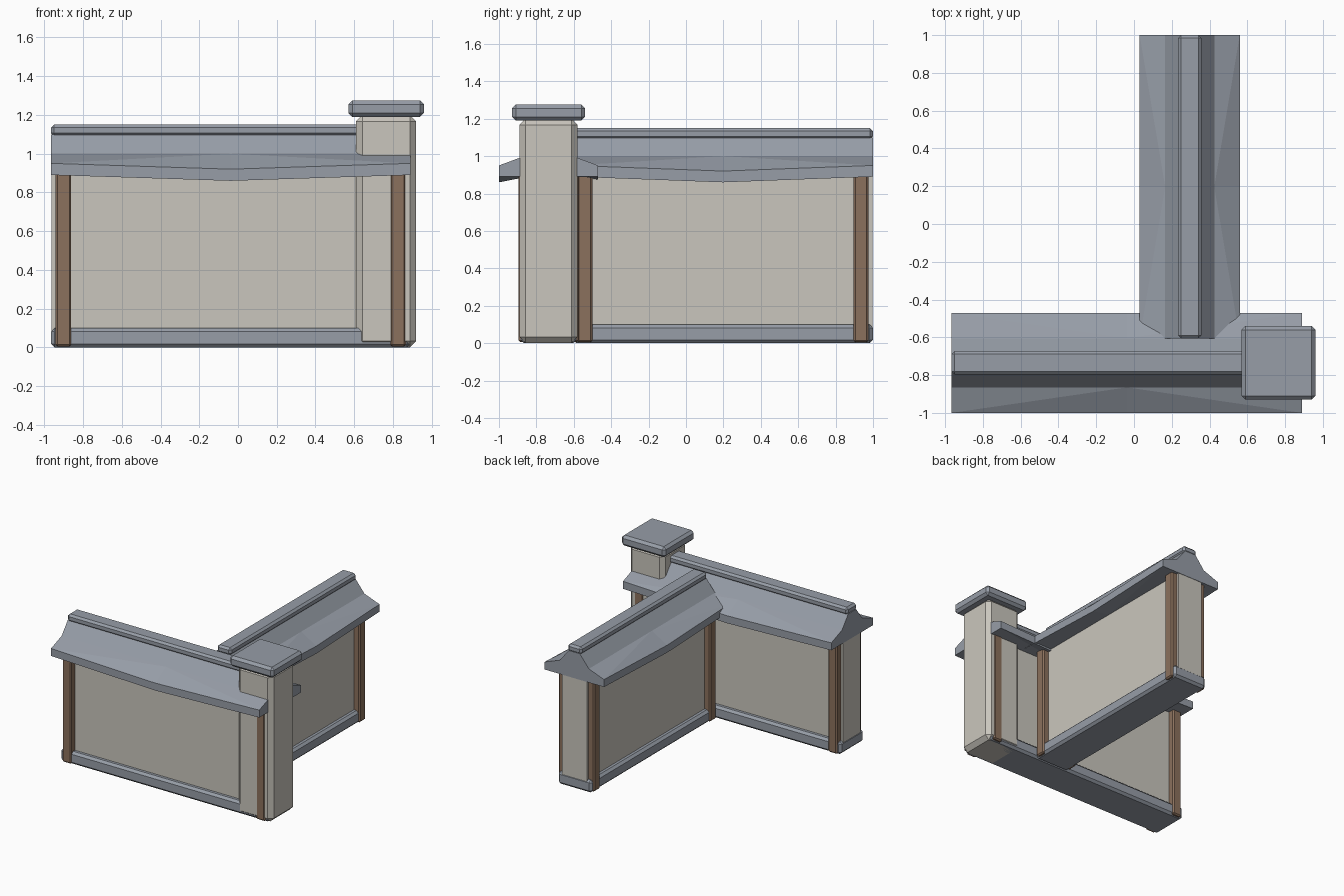
import bpy, bmesh
from math import radians
from mathutils import Matrix, Vector

cube = bpy.data.objects.get("Cube")
if cube:
    bpy.data.objects.remove(cube, do_unlink=True)


def material(name, rgb):
    m = bpy.data.materials.new(name)
    m.use_nodes = True
    m.diffuse_color = (*rgb, 1)
    m.node_tree.nodes["Principled BSDF"].inputs["Base Color"].default_value = (*rgb, 1)
    return m


PLASTER = material("warm_plaster", (0.59, 0.565, 0.51))
SLATE = material("blue_grey_slate", (0.31, 0.34, 0.39))
WOOD = material("brown_wood", (0.26, 0.165, 0.11))


def finish(bm, name, mat, frame):
    """Turn a bmesh into an object placed by the given frame."""
    bmesh.ops.recalc_face_normals(bm, faces=bm.faces)
    mesh = bpy.data.meshes.new(name)
    bm.to_mesh(mesh)
    bm.free()
    mesh.materials.append(mat)
    obj = bpy.data.objects.new(name, mesh)
    bpy.context.collection.objects.link(obj)
    obj.matrix_world = frame
    return obj


def box(name, mat, frame, low, high, chamfer=0.0):
    """Box between two corners, with chamfered edges."""
    low, high = Vector(low), Vector(high)
    bm = bmesh.new()
    bmesh.ops.create_cube(bm, size=1)
    bmesh.ops.scale(bm, vec=high - low, verts=bm.verts)
    bmesh.ops.translate(bm, vec=(low + high) / 2, verts=bm.verts)
    if chamfer:
        bmesh.ops.bevel(bm, geom=bm.edges[:], offset=chamfer, segments=1,
                        affect='EDGES', profile=0.5)
    return finish(bm, name, mat, frame)


def roof(name, frame, half):
    """Concave gable extruded in two bays, its eaves sagging mid-span."""
    side = [(0.11, 0.89), (0.265, 0.89), (0.265, 0.95), (0.13, 1.0), (0.05, 1.1)]
    profile = side + [(-y, z) for y, z in reversed(side)]
    bm = bmesh.new()
    rings = []
    for x, sag in ((-half, 0), (0, 0.03), (half, 0)):
        rings.append([bm.verts.new((x, y, z - (sag if abs(y) > 0.2 else 0)))
                      for y, z in profile])
    count = len(profile)
    for a, b in zip(rings, rings[1:]):
        for i in range(count):
            j = (i + 1) % count
            bm.faces.new((a[i], a[j], b[j], b[i]))
    bm.faces.new(rings[0])
    bm.faces.new(rings[-1])
    bmesh.ops.triangulate(bm, faces=bm.faces[:])
    return finish(bm, name, SLATE, frame)


def wall(prefix, frame, length):
    """One wall run along local x, centred on its frame."""
    h = length / 2
    box(prefix + "_base", SLATE, frame, (-h, -0.15, 0), (h, 0.15, 0.1), 0.018)
    box(prefix + "_panel", PLASTER, frame, (-h + 0.003, -0.11, 0.05), (h - 0.003, 0.11, 0.9))
    for s, label in ((-1, "_start_post"), (1, "_end_post")):
        x = s * (h - 0.064)
        box(prefix + label, WOOD, frame, (x - 0.04, -0.16, 0.005),
            (x + 0.04, 0.16, 0.9), 0.01)
    roof(prefix + "_roof", frame, h)
    box(prefix + "_ridge_cap", SLATE, frame, (-h, -0.062, 1.09), (h, 0.062, 1.15), 0.016)


# Two wall runs meeting in a tee
wall("front_wall", Matrix.Translation((-0.0375, -0.735, 0)), 1.855)
wall("rear_wall", Matrix.Translation((0.295, 0.1975, 0)) @ Matrix.Rotation(radians(90), 4, 'Z'), 1.605)

# Corner pillar with its capstone
corner = Matrix.Translation((0.765, -0.735, 0))
box("pillar", PLASTER, corner, (-0.155, -0.155, 0), (0.155, 0.155, 1.2), 0.033)
box("pillar_cap", SLATE, corner, (-0.195, -0.195, 1.19), (0.195, 0.195, 1.275), 0.02)
